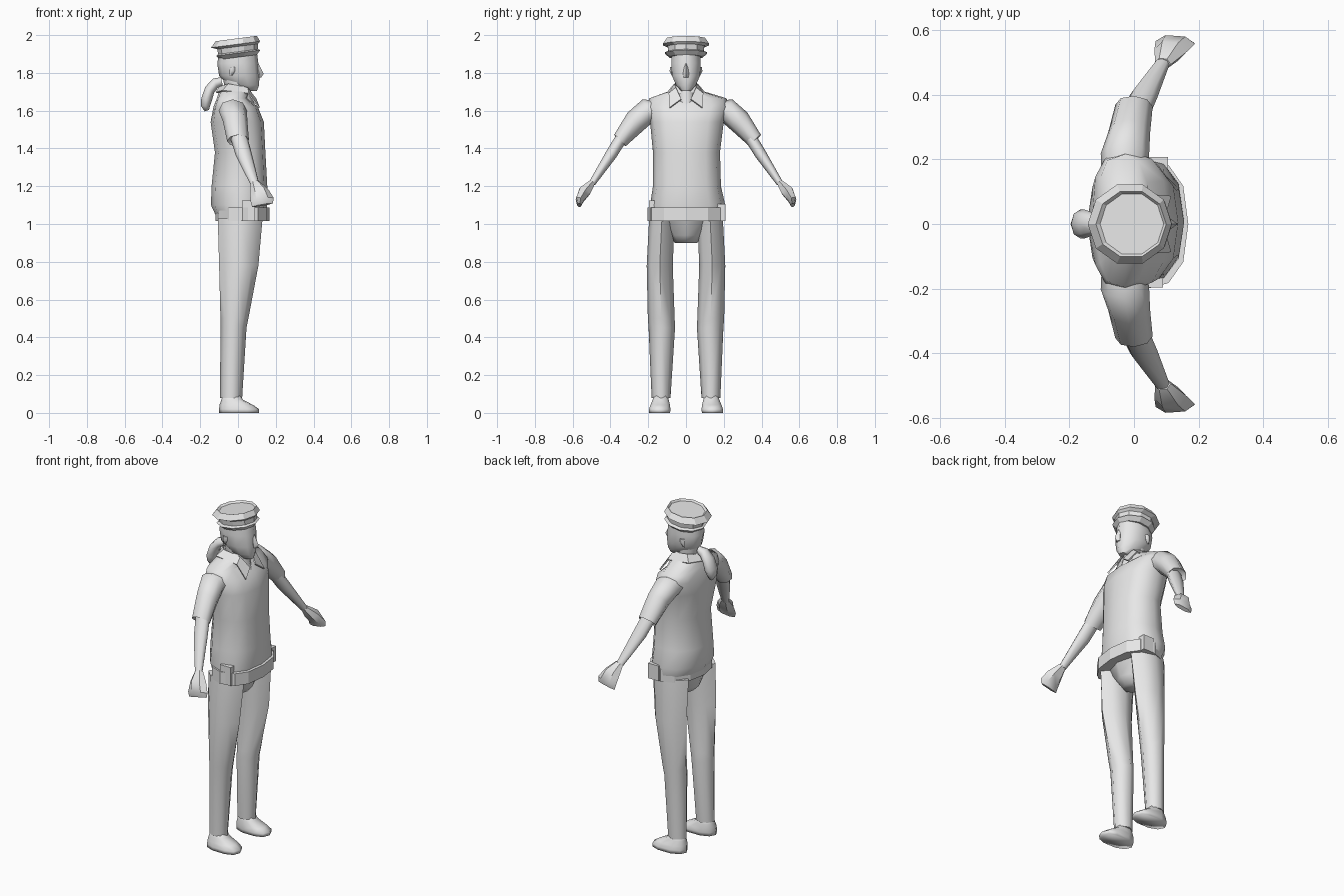
import bpy, bmesh
from math import cos, sin, pi
from mathutils import Vector

if "Cube" in bpy.data.objects:
    bpy.data.objects.remove(bpy.data.objects["Cube"])

SHADE = (0.8, 0.8, 0.8, 1)
grey = bpy.data.materials.new("light grey")
grey.use_nodes = True
grey.diffuse_color = SHADE
grey.node_tree.nodes["Principled BSDF"].inputs["Base Color"].default_value = SHADE


def finish(name, bm, angle):
    bmesh.ops.recalc_face_normals(bm, faces=bm.faces)
    mesh = bpy.data.meshes.new(name)
    bm.to_mesh(mesh)
    bm.free()
    mesh.materials.append(grey)
    obj = bpy.data.objects.new(name, mesh)
    bpy.context.collection.objects.link(obj)
    bpy.ops.object.select_all(action="DESELECT")
    obj.select_set(True)
    bpy.context.view_layer.objects.active = obj
    if angle:
        bpy.ops.object.shade_smooth_by_angle(angle=angle)
    return obj


def skin(name, rings, angle=1.1):
    """Join rings of points into a closed tube."""
    bm = bmesh.new()
    rows = [[bm.verts.new(p) for p in ring] for ring in rings]
    n = len(rows[0])
    for a, b in zip(rows, rows[1:]):
        for i in range(n):
            j = (i + 1) % n
            bm.faces.new((a[i], a[j], b[j], b[i]))
    bm.faces.new(rows[0])
    bm.faces.new(rows[-1])
    return finish(name, bm, angle)


def level(z, back, front, inner, outer, n=10, tilt=0.0, bulge=(1, 1)):
    """Horizontal oval ring; bulge below 1 squares off its front or back half."""
    cx, cy = (back + front) / 2, (inner + outer) / 2
    rx, ry = (front - back) / 2, (outer - inner) / 2
    ring = []
    for i in range(n):
        c, s = cos(2 * pi * i / n), sin(2 * pi * i / n)
        power = bulge[0] if c > 0 else bulge[1]
        x = cx + rx * abs(c) ** power * (1 if c > 0 else -1)
        y = cy + ry * abs(s) ** power * (1 if s > 0 else -1)
        ring.append((x, y, z + tilt * x))
    return ring


def across(centre, wide, deep, direction, n=8):
    """Ring across a limb; wide runs along x, deep across the limb."""
    d = Vector(direction).normalized()
    u = Vector((1, 0, 0))
    u = (u - d * u.dot(d)).normalized()
    v = d.cross(u)
    return [Vector(centre) + u * wide * cos(2 * pi * i / n) + v * deep * sin(2 * pi * i / n)
            for i in range(n)]


def flip(rings, side, shift=0.0):
    return [[(p[0], p[1] * side + shift, p[2]) for p in ring] for ring in rings]


def box(name, x, y, z, size):
    bm = bmesh.new()
    bmesh.ops.create_cube(bm, size=1)
    for v in bm.verts:
        v.co = Vector((x, y, z)) + Vector(a * b for a, b in zip(v.co, size))
    return finish(name, bm, 0)


# Shirt body: round waist, squarer shoulders
WAIST, SHOULDER = (.8, 1), (.8, .65)
skin("shirt", [level(z, b, f, r, l, 12, 0, shape) for z, b, f, r, l, shape in (
    (1.05, -.12, .145, -.185, .20, WAIST), (1.10, -.143, .155, -.19, .208, WAIST),
    (1.20, -.14, .155, -.175, .185, WAIST), (1.38, -.122, .145, -.175, .18, WAIST),
    (1.54, -.145, .137, -.19, .20, (.8, .85)), (1.62, -.13, .105, -.205, .225, SHOULDER),
    (1.665, -.112, .05, -.195, .215, SHOULDER), (1.705, -.10, .06, -.085, .085, WAIST),
    (1.73, -.085, .05, -.065, .065, WAIST))], 1.0)

# Neck, head and nose
skin("neck", [level(1.61, -.05, .095, -.045, .045, 8), level(1.70, -.07, .068, -.055, .055, 8),
              level(1.79, -.08, .06, -.06, .06, 8)])
skin("head", [level(1.705, .025, .10, -.028, .028), level(1.735, -.05, .112, -.055, .055),
              level(1.785, -.10, .113, -.078, .078), level(1.85, -.11, .108, -.082, .082),
              level(1.91, -.10, .10, -.078, .078)])
skin("nose", [level(1.775, .10, .122, -.014, .014, 4), level(1.795, .09, .136, -.016, .016, 4),
              level(1.85, .09, .109, -.007, .007, 4)])

# Peaked cap, tipped back, with a peak ring, band, flared crown and shallow dished top
t = 0.13
skin("cap", [level(1.883, -.095, .10, -.09, .09, 10, t), level(1.905, -.115, .118, -.117, .117, 10, t),
             level(1.912, -.105, .106, -.098, .098, 10, t), level(1.94, -.11, .106, -.102, .102, 10, t),
             level(1.952, -.143, .117, -.128, .128, 10, t), level(1.983, -.118, .10, -.106, .106, 10, t),
             level(1.972, -.105, .092, -.098, .098, 10, t)], 0)

# Ponytail curling down behind the head
tail = []
for x, z, wide, deep, d in ((-.085, 1.755, .02, .022, (-1, 0, -.2)), (-.12, 1.745, .032, .028, (-1, 0, -.5)),
                            (-.15, 1.71, .044, .028, (-.7, 0, -1)), (-.166, 1.66, .045, .029, (-.2, 0, -1)),
                            (-.172, 1.625, .032, .024, (0, 0, -1)), (-.165, 1.60, .012, .012, (.3, 0, -1))):
    u = Vector((0, 1, 0))
    v = Vector(d).normalized().cross(u)
    tail.append([Vector((x, 0, z)) + u * wide * cos(i * pi / 4) + v * deep * sin(i * pi / 4)
                 for i in range(8)])
skin("ponytail", tail)

# Belt and pouches
skin("belt", [level(z, -.12, .168, -.205, .205, 12, 0, WAIST) for z in (1.015, 1.087)], 0)
box("right_pouch", .055, -.152, 1.07, (.07, .09, .11))
box("left_pouch", .07, .168, 1.06, (.07, .08, .09))

# Seat of the trousers
skin("trouser_seat", [level(.90, -.045, .06, -.06, .06, 8), level(.94, -.085, .095, -.085, .085, 8),
                      level(1.04, -.105, .13, -.17, .17, 8)])

for side, label in ((1, "left"), (-1, "right")):
    # Trouser leg, with softened corners
    leg = [level(z, b, f, i, o, 8, 0, (1.2, 1.3)) for z, b, f, i, o in (
        (.08, -.095, .022, .082, .182), (.45, -.093, .045, .058, .198),
        (.50, -.093, .055, .06, .202), (.78, -.10, .108, .07, .208),
        (1.03, -.107, .13, .06, .195))]
    skin(label + "_trouser_leg", flip(leg, side))
    # Shoe: low toe rising to the ankle
    shoe = [level(z, b, f, i, o, 10, 0, (.75, .9)) for z, b, f, i, o in (
        (0, -.10, .11, .082, .198), (.02, -.10, .112, .08, .198), (.042, -.098, .08, .083, .19),
        (.07, -.088, .025, .09, .178), (.10, -.08, .01, .098, .168))]
    skin(label + "_shoe", flip(shoe, side), 1.7)
    # Short sleeve with a cuff rim
    sleeve = [across((-.03, .14, 1.595), .07, .055, (0, 1, -.1)),
              across((-.028, .21, 1.60), .075, .066, (0, 1, -.45)),
              across((-.015, .275, 1.543), .065, .063, (0, 1, -.9)),
              across((0, .358, 1.442), .058, .043, (.1, 1, -1)),
              across((.002, .35, 1.45), .044, .031, (.1, 1, -1))]
    skin(label + "_sleeve", flip(sleeve, side, .008))
    # Forearm and closed hand
    arm = [across((0, .33, 1.475), .045, .032, (.2, .6, -1)),
           across((.03, .395, 1.37), .043, .031, (.3, .6, -1)),
           across((.088, .497, 1.215), .023, .018, (.3, .5, -1))]
    skin(label + "_forearm", flip(arm, side))
    hand = [across((.09, .497, 1.22), .025, .019, (.3, .5, -1), 6),
            across((.112, .535, 1.175), .05, .036, (.2, .5, -1), 6),
            across((.128, .562, 1.128), .062, .025, (.2, .4, -1), 6),
            across((.13, .565, 1.10), .056, .012, (.2, .4, -1), 6)]
    skin(label + "_hand", flip(hand, side), 0.7)
    # Ear
    ear = [level(z, -.045, f, .068, o, 6) for z, f, o in (
        (1.785, -.03, .076), (1.81, -.015, .088), (1.832, -.015, .085))]
    skin(label + "_ear", flip(ear, side))
    # Collar wing folded over the shirt
    bm = bmesh.new()
    wing = [(-.095, 0, 1.725), (-.05, .06, 1.74), (.05, .052, 1.72), (.095, .025, 1.66)]
    hem = [(-.115, 0, 1.695), (-.08, .09, 1.705), (.055, .09, 1.69), (.112, .086, 1.615)]
    top, low = [[bm.verts.new((x, y * side, z)) for x, y, z in row] for row in (wing, hem)]
    for i in range(3):
        bm.faces.new((top[i], top[i + 1], low[i + 1], low[i]))
    collar = finish(label + "_collar", bm, 0)
    solid = collar.modifiers.new("thickness", "SOLIDIFY")
    solid.thickness = .008
    solid.offset = 0
